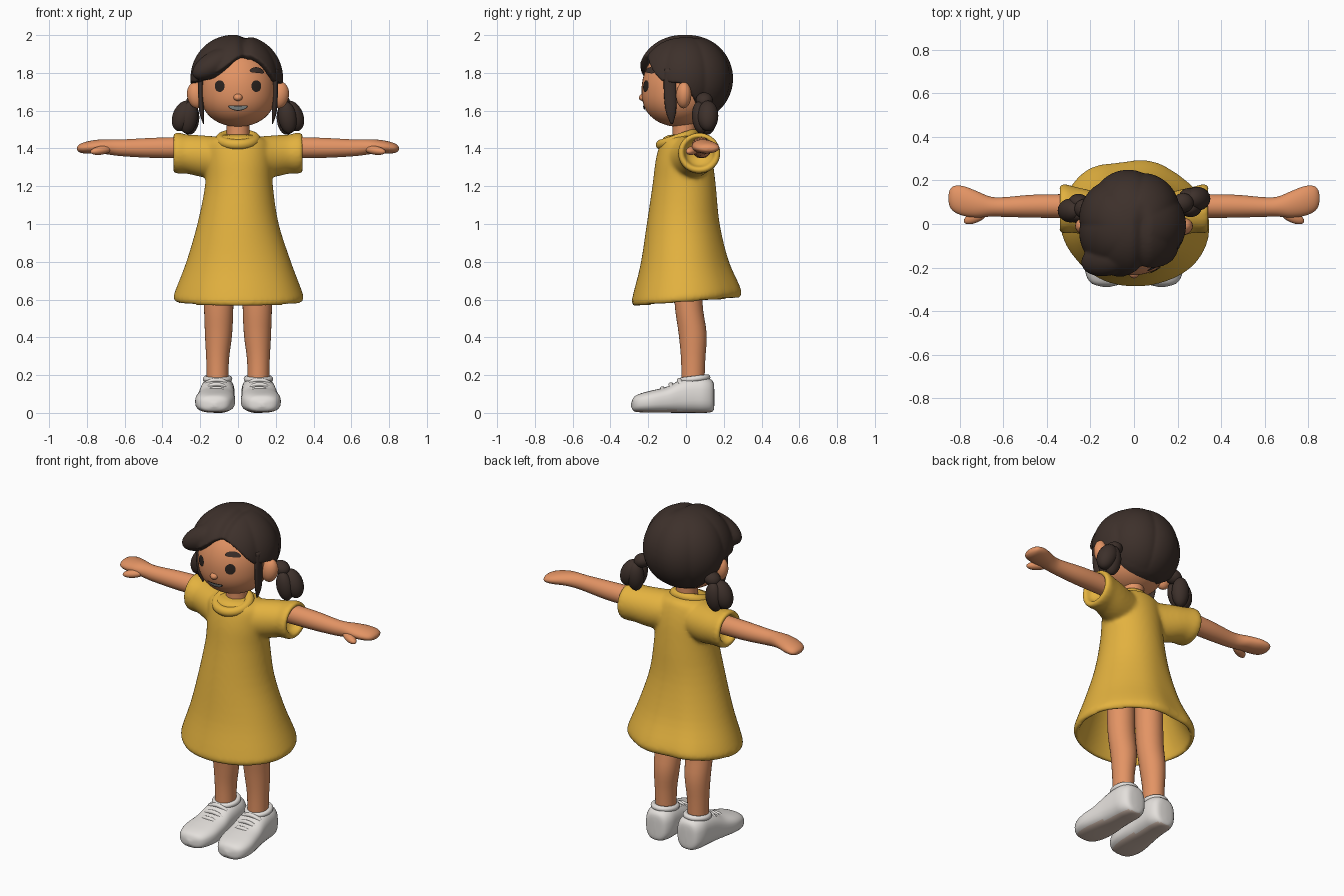
import bpy, bmesh, math
from mathutils import Vector, Euler

if "Cube" in bpy.data.objects:
    bpy.data.objects.remove(bpy.data.objects["Cube"])


def material(name, rgb):
    m = bpy.data.materials.new(name)
    m.diffuse_color = (*rgb, 1)
    m.use_nodes = True
    m.node_tree.nodes["Principled BSDF"].inputs["Base Color"].default_value = m.diffuse_color
    return m


SKIN = material("skin", (0.77, 0.295, 0.128))
YELLOW = material("dress_yellow", (0.77, 0.445, 0.05))
HAIR = material("hair_brown", (0.047, 0.030, 0.024))
WHITE = material("shoe_white", (0.77, 0.74, 0.71))
SOLE = material("sole_tan", (0.64, 0.50, 0.42))
DARK = material("eye_dark", (0.024, 0.017, 0.014))
TEETH = material("teeth_grey", (0.33, 0.36, 0.35))


def finish(name, bm, mat):
    bmesh.ops.recalc_face_normals(bm, faces=bm.faces)
    me = bpy.data.meshes.new(name)
    bm.to_mesh(me)
    bm.free()
    me.materials.append(mat)
    me.shade_smooth()
    ob = bpy.data.objects.new(name, me)
    bpy.context.collection.objects.link(ob)
    return ob


def spline(rows, steps):
    """Catmull-Rom through rows of numbers."""
    out = []
    for i in range(len(rows) - 1):
        p = [rows[max(0, min(len(rows) - 1, i + k))] for k in (-1, 0, 1, 2)]
        for s in range(steps):
            t = s / steps
            out.append([0.5 * (2 * b + (c - a) * t + (2 * a - 5 * b + 4 * c - d) * t * t
                               + (3 * b - a - 3 * c + d) * t ** 3) for a, b, c, d in zip(*p)])
    return out + [list(rows[-1])]


def table(rows, a):
    """Linear lookup in (angle, value) rows."""
    for (a0, z0), (a1, z1) in zip(rows, rows[1:]):
        if a <= a1:
            return z0 + (z1 - z0) * (a - a0) / (a1 - a0)
    return rows[-1][1]


def bridge(bm, rings, caps=True):
    for r0, r1 in zip(rings, rings[1:]):
        for i in range(len(r0)):
            j = (i + 1) % len(r0)
            bm.faces.new((r0[i], r0[j], r1[j], r1[i]))
    if caps:
        bm.faces.new(rings[0])
        bm.faces.new(rings[-1])


def loft(name, rows, mat, axis="z", side=1, n=32, power=2.0, steps=4, warp=None):
    """Rows are (x, y, z, radius a, radius b); rings lie across the axis."""
    bm, rings = bmesh.new(), []
    for x, y, z, a, b in spline(rows, steps):
        ring = []
        for k in range(n):
            t = math.tau * k / n
            c, s = math.cos(t), math.sin(t)
            u = max(a, 0.001) * math.copysign(abs(c) ** (2 / power), c)
            v = max(b, 0.001) * math.copysign(abs(s) ** (2 / power), s)
            p = Vector((x, y, z)) + Vector({"z": (u, v, 0), "x": (0, u, v), "y": (u, 0, v)}[axis])
            if warp:
                p = warp(p)
            p.x *= side
            ring.append(bm.verts.new(p))
        rings.append(ring)
    bridge(bm, rings)
    return finish(name, bm, mat)


def blob(name, c, r, mat, rot=(0, 0, 0), side=1):
    bm = bmesh.new()
    bmesh.ops.create_uvsphere(bm, u_segments=28, v_segments=16, radius=1)
    e = Euler(rot)
    for v in bm.verts:
        p = Vector((v.co.x * r[0], v.co.y * r[1], v.co.z * r[2]))
        p.rotate(e)
        p += Vector(c)
        v.co = (p.x * side, p.y, p.z)
    return finish(name, bm, mat)


def ring_band(name, c, rx, ry, tube, mat, tilt=0):
    bm, rings = bmesh.new(), []
    for k in range(41):
        t = math.tau * (k % 40) / 40
        d = Vector((math.cos(t), math.sin(t), 0))
        base = Vector((rx * d.x, ry * d.y, tilt * d.y))
        rings.append([bm.verts.new(Vector(c) + base + d * tube * math.cos(q)
                                   + Vector((0, 0, tube * math.sin(q))))
                      for q in (math.tau * j / 12 for j in range(12))])
    bridge(bm, rings, False)
    bmesh.ops.remove_doubles(bm, verts=bm.verts, dist=1e-5)
    return finish(name, bm, mat)


def sew(main, others, voxel, smooth):
    """Join parts into one soft continuous surface."""
    with bpy.context.temp_override(active_object=main, object=main, selected_objects=[main] + others,
                                   selected_editable_objects=[main] + others):
        bpy.ops.object.join()
    m = main.modifiers.new("sew", "REMESH")
    m.mode, m.voxel_size, m.use_smooth_shade = "VOXEL", voxel, True
    m = main.modifiers.new("soften", "SMOOTH")
    m.factor, m.iterations = 0.5, smooth


# Head: round, slightly square towards the chin
HX, HY, HZ, CY = 0.2, 0.195, 1.71, -0.04


def head_level(z):
    rz, p = (0.235, 2.0) if z > HZ else (0.195, 2.5)
    return max(0, 1 - abs((z - HZ) / rz) ** p)


head_rows = []
for k in range(41):
    q = -math.cos(math.pi * k / 40)
    z = HZ + q * (0.235 if q > 0 else 0.195)
    f = math.sqrt(head_level(z))
    head_rows.append((0, CY, z, HX * f, HY * f))
loft("head", head_rows, SKIN, n=40, steps=1)
blob("nose", (0, -0.222, 1.672), (0.025, 0.028, 0.02), SKIN, (0.3, 0, 0))
loft("neck", [(0, -0.01, 1.38, .07, .065), (0, -0.01, 1.47, .06, .06), (0, -0.01, 1.6, .065, .065)], SKIN)


# Painted face details, laid on the head surface
def face_patch(name, cx, cz, w, h, mat, bend=0.0, lift=0.005, slant=0.0):
    bm, rings = bmesh.new(), []
    for r in (1, 0.66, 0.33, 0.02):
        ring = []
        for k in range(28):
            t = math.tau * k / 28
            u = r * w * math.cos(t)
            x, z = cx + u, cz + r * h * math.sin(t) + bend * (u / w) ** 2 + slant * u
            y = CY - HY * math.sqrt(max(0, head_level(z) - (x / HX) ** 2)) - lift
            ring.append(bm.verts.new((x, y, z)))
        rings.append(ring)
    bridge(bm, rings[::-1], False)
    bm.faces.new(rings[-1])
    return finish(name, bm, mat)


for s, n in ((-1, "left"), (1, "right")):
    face_patch(n + "_eye", s * 0.097, 1.73, 0.026, 0.031, DARK)
face_patch("right_eyebrow", 0.1, 1.815, 0.038, 0.015, HAIR, -0.008, 0.009, -0.1)
face_patch("mouth", 0, 1.613, 0.052, 0.014, DARK, 0.010)
face_patch("teeth", 0, 1.613, 0.047, 0.0095, TEETH, 0.009, 0.008)

# Hair cap: grooved shell whose lower edge follows the fringe, ears and nape
RIM = [(-180, 1.57), (-125, 1.57), (-102, 1.67), (-85, 1.75), (-62, 1.75), (-42, 1.765), (-20, 1.815),
       (2, 1.885), (13, 1.915), (26, 1.885), (38, 1.85), (50, 1.795), (60, 1.755), (85, 1.745),
       (102, 1.67), (125, 1.57), (180, 1.57)]
bm, rings = bmesh.new(), []
N, M = 144, 28
for layer in (0, 0.035):
    order = range(M + 1) if layer == 0 else range(M, -1, -1)
    for j in order:
        ring = []
        for k in range(N):
            deg = -180 + 360 * k / N
            a = math.radians(deg)
            end = math.acos((table(RIM, deg) - 1.77) / 0.23)
            ph = 0.03 + (end - 0.03) * j / M
            groove = 0.962 + 0.054 * abs(math.sin(3.5 * (a - math.radians(13)))) ** 0.6
            g = 1 + (groove - 1) * min(1, 1.6 * math.sin(ph))
            f = math.sin(ph) ** 0.92 * g
            x = -0.01 + (0.245 - layer) * f * math.sin(a)
            y = -0.005 - (0.252 - layer) * f * math.cos(a)
            z = 1.77 + 0.232 * math.cos(ph) - layer * max(0, math.cos(ph))
            # shallow parting from the crown to the forehead
            if y < 0.1:
                z -= 0.018 * math.exp(-((x - 0.035) / 0.025) ** 2) * min(1, (0.1 - y) / 0.1)
            ring.append(bm.verts.new((x, y, z)))
        rings.append(ring)
bridge(bm, rings)
hair = finish("hair", bm, HAIR)
sew(hair, [blob("swept_fringe", (-0.118, -0.157, 1.85), (0.14, 0.08, 0.068), HAIR, (0, -0.5, 0.25)),
           blob("nape_hair", (0, 0.06, 1.66), (0.17, 0.12, 0.11), HAIR)], 0.008, 4)

# Dress body: flared, hollow from below, with uneven folds at the hem
dress_rows = [(0, -.01, 1.475, .05, .05), (0, -.01, 1.465, .11, .10), (0, -.01, 1.43, .165, .125),
              (.005, -.01, 1.34, .175, .15), (.005, -.01, 1.2, .18, .168), (0, -.015, 1.0, .215, .193),
              (.003, -.008, .8, .275, .232), (.003, .003, .65, .33, .282), (.003, .003, .605, .34, .29),
              (.003, .003, .585, .318, .268), (.003, .003, .64, .298, .25), (.003, -.008, .8, .243, .2),
              (0, -.015, 1.0, .185, .162), (0, -.01, 1.1, .05, .05)]
FOLDS = [(-180, .01), (-149, -.03), (-120, 0), (-90, 0), (-60, .01), (-36, .04), (-16, .03), (10, 0), (48, -.04),
         (75, .02), (106, -.035), (126, .075), (143, .05), (180, .01)]


def hem_folds(p):
    low = max(0, min(1, (1.1 - p.z) / 0.5))
    a = math.degrees(math.atan2(p.y, p.x))
    g = 1 + low * sum(table(FOLDS, (a + d + 180) % 360 - 180) for d in (-8, 0, 8)) / 3
    return Vector((p.x * g, p.y * g, p.z + 0.08 * p.y * low))


dress = loft("dress", dress_rows, YELLOW, n=72, warp=hem_folds)
ring_band("collar", (0, -0.047, 1.448), 0.092, 0.085, 0.028, YELLOW, 0.028)
sleeves = []

for s, n in ((-1, "left"), (1, "right")):
    # Sleeve with a rolled open end
    sleeves.append(loft(n + "_sleeve", [
        (.04, .01, 1.355, .1, .1), (.13, .02, 1.353, .115, .112), (.2, .045, 1.36, .11, .11),
        (.27, .065, 1.37, .106, .104), (.315, .07, 1.375, .113, .109), (.342, .07, 1.376, .106, .101),
        (.338, .07, 1.378, .083, .079), (.3, .07, 1.38, .07, .068), (.27, .07, 1.38, .02, .02)],
        YELLOW, "x", s))
    # Arm running into a flat mitten hand
    loft(n + "_arm", [(.24, .082, 1.405, .055, .057), (.45, .082, 1.403, .053, .053), (.6, .078, 1.403, .045, .045),
                      (.66, .08, 1.406, .046, .042), (.72, .09, 1.41, .06, .038), (.78, .105, 1.407, .068, .034),
                      (.825, .115, 1.402, .06, .027), (.846, .118, 1.4, .038, .016), (.853, .118, 1.4, .004, .004)],
         SKIN, "x", s)
    blob(n + "_thumb", (.725, .035, 1.39), (.062, .027, .023), SKIN, (0, 0.15, -0.45), s)
    # Ear, side lock and bunched pigtail; the right one sits further back
    blob(n + "_ear", (.222, -.012, 1.682), (.048, .04, .07), SKIN, (0, 0.15, 0.2), s)
    loft(n + "_side_lock", [(.195, -.085, 1.82, .02, .03), (.198, -.085, 1.72, .014, .033),
                            (.193, -.08, 1.6, .013, .028), (.182, -.075, 1.53, .003, .006)], HAIR, side=s, n=16)
    d = 0.012 if s > 0 else -0.015
    blob(n + "_pigtail_knot", (.225, .085 + d, 1.655), (.05, .045, .04), HAIR, (0, 0.4, 0), s)
    blob(n + "_pigtail_outer", (.29, .092 + 2 * d, 1.572), (.055, .055, .085), HAIR, (0, -0.4, 0), s)
    blob(n + "_pigtail_front", (.262, .062 + d, 1.563), (.048, .042, .086), HAIR, (0.1, -0.15, 0), s)
    blob(n + "_pigtail_back", (.255, .108 + d, 1.56), (.05, .045, .088), HAIR, (-0.1, -0.05, 0), s)
    # Leg with a soft calf
    loft(n + "_leg", [(.1, .005, .95, .08, .08), (.102, .012, .6, .078, .074), (.103, .035, .42, .072, .074),
                      (.108, .038, .28, .06, .064), (.108, .036, .12, .056, .06)], SKIN, side=s)
    # Shoe: boxy sections from heel to toe, tan underneath
    shoe = loft(n + "_shoe", [
        (.105, .15, .08, .01, .04), (.105, .142, .088, .06, .08), (.106, .1, .095, .085, .095),
        (.108, .04, .096, .09, .096), (.112, -.03, .087, .093, .087), (.116, -.1, .07, .1, .069),
        (.122, -.18, .06, .105, .059), (.126, -.24, .053, .092, .05), (.127, -.275, .047, .064, .038),
        (.127, -.29, .042, .01, .01)], WHITE, "y", s, power=2.7)
    shoe.data.materials.append(SOLE)
    for f in shoe.data.polygons:
        f.material_index = int(f.normal.z < -0.8 and f.center.z < 0.015)
    ring_band(n + "_shoe_cuff", (s * .108, .045, .18), .062, .068, .016, WHITE, 0.008)
    # Lace bands over the tongue
    for i, (y, z) in enumerate(((-.035, .174), (-.08, .15), (-.125, .129))):
        loft(f"{n}_lace_{i + 1}", [(.113 + d * .064, y + .008 * d * d, z - .022 * d * d, .013, .012)
                                   for d in (-1, -.5, 0, .5, 1)], WHITE, "x", s, n=12)

sew(dress, sleeves, 0.01, 10)
